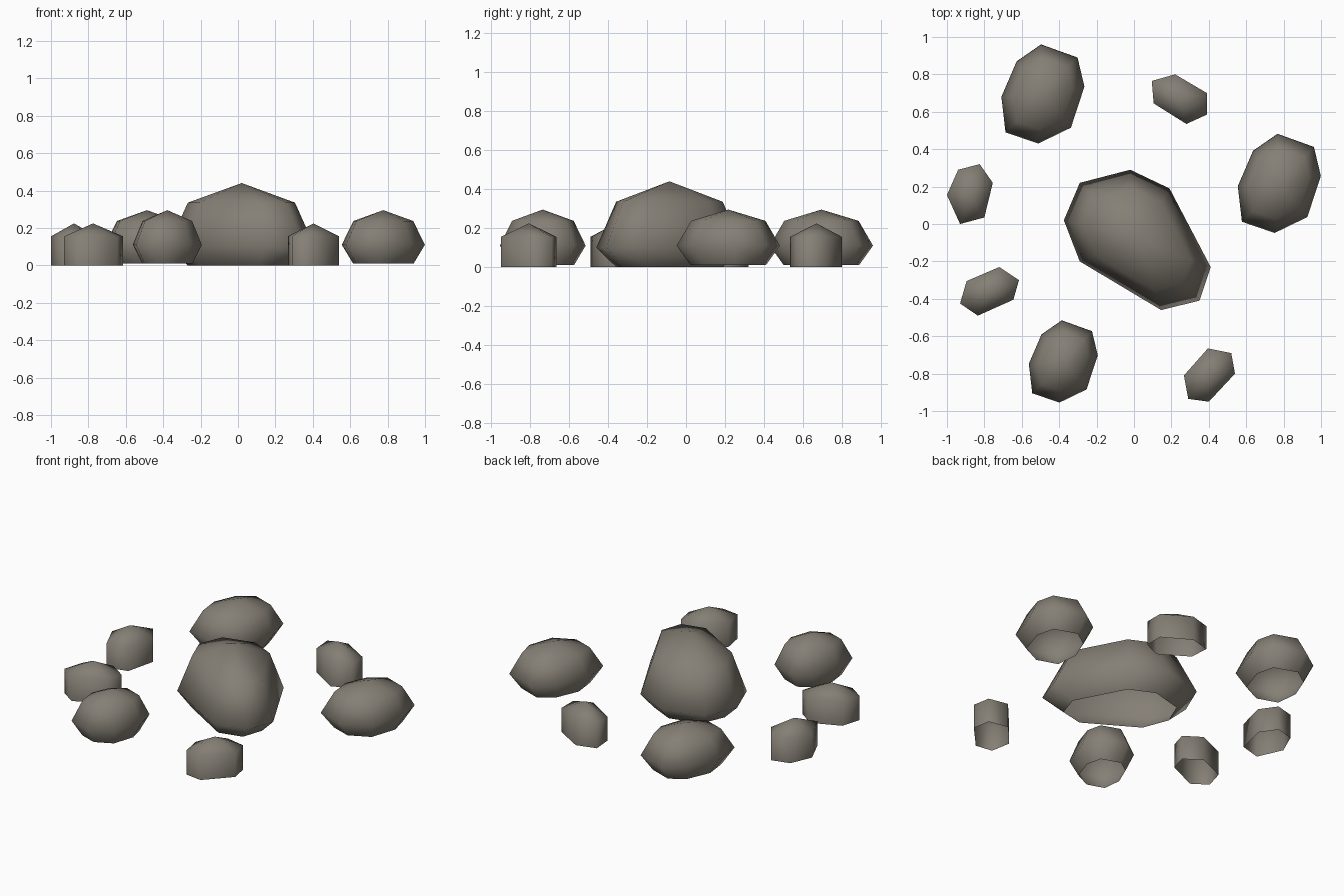
import bpy, bmesh

if "Cube" in bpy.data.objects:
    bpy.data.objects.remove(bpy.data.objects["Cube"])

stone = bpy.data.materials.new("grey_brown_stone")
stone.diffuse_color = (0.235, 0.213, 0.178, 1)
stone.use_nodes = True
stone.node_tree.nodes["Principled BSDF"].inputs["Base Color"].default_value = stone.diffuse_color


def rock(name, outline, center, rings, apex_z, scale=1.0):
    """Open-bottomed boulder: the outline is repeated at each (z, size) ring and closed by a peak."""
    bm = bmesh.new()
    cx, cy = center
    loops = [[bm.verts.new((cx + x * scale * s, cy + y * scale * s, z)) for x, y in outline]
             for z, s in rings]
    n = len(outline)
    for low, high in zip(loops, loops[1:]):
        for i in range(n):
            j = (i + 1) % n
            bm.faces.new((low[i], low[j], high[j], high[i]))
    peak = bm.verts.new((cx, cy, apex_z))
    for i in range(n):
        bm.faces.new((loops[-1][i], loops[-1][(i + 1) % n], peak))
    bmesh.ops.recalc_face_normals(bm, faces=bm.faces)
    # outlines run clockwise, make sure the shell faces outward
    bm.normal_update()
    if peak.link_faces[0].normal.z < 0:
        bmesh.ops.reverse_faces(bm, faces=bm.faces)
    for f in bm.faces:
        f.smooth = True
    mesh = bpy.data.meshes.new(name)
    bm.to_mesh(mesh)
    bm.free()
    mesh.materials.append(stone)
    bpy.context.collection.objects.link(bpy.data.objects.new(name, mesh))


def around(points, c):
    return [(x - c[0], y - c[1]) for x, y in points]


# Large central boulder
big_c = (0.02, -0.085)
big = [(-0.02, 0.29), (0.19, 0.19), (0.41, -0.23), (0.35, -0.41),
       (0.145, -0.46), (-0.29, -0.20), (-0.375, 0.02), (-0.29, 0.22)]
rock("large_boulder", around(big, big_c), big_c, [(0.0, 0.73), (0.10, 1), (0.335, 0.73)], 0.44)

# Three medium boulders sharing one outline
mid = [(-0.01, 0.265), (0.185, 0.195), (0.222, 0.04), (0.15, -0.18),
       (-0.025, -0.265), (-0.20, -0.205), (-0.222, -0.015), (-0.14, 0.175)]
for i, (c, s) in enumerate([((-0.487, 0.695), 1), ((0.777, 0.217), 1), ((-0.378, -0.735), 0.83)]):
    rock(f"medium_boulder_{i + 1}", mid, c, [(0.01, 0.73), (0.11, 1), (0.237, 0.72)], 0.295, s)

# Four small six-sided stones with upright walls
small = [
    ((0.24, 0.67), [(0.22, 0.80), (0.39, 0.70), (0.39, 0.585), (0.28, 0.535), (0.105, 0.645), (0.095, 0.765)]),
    ((-0.877, 0.16), [(-0.825, 0.32), (-0.755, 0.22), (-0.80, 0.035), (-0.93, 0.0), (-1.0, 0.155), (-0.94, 0.29)]),
    ((-0.775, -0.362), [(-0.72, -0.23), (-0.615, -0.30), (-0.645, -0.405), (-0.835, -0.49), (-0.93, -0.425), (-0.895, -0.305)]),
    ((0.403, -0.807), [(0.395, -0.665), (0.52, -0.69), (0.54, -0.80), (0.40, -0.95), (0.29, -0.935), (0.267, -0.81)]),
]
for i, (c, pts) in enumerate(small):
    rock(f"small_stone_{i + 1}", around(pts, c), c, [(0.0, 1), (0.155, 1)], 0.224)
